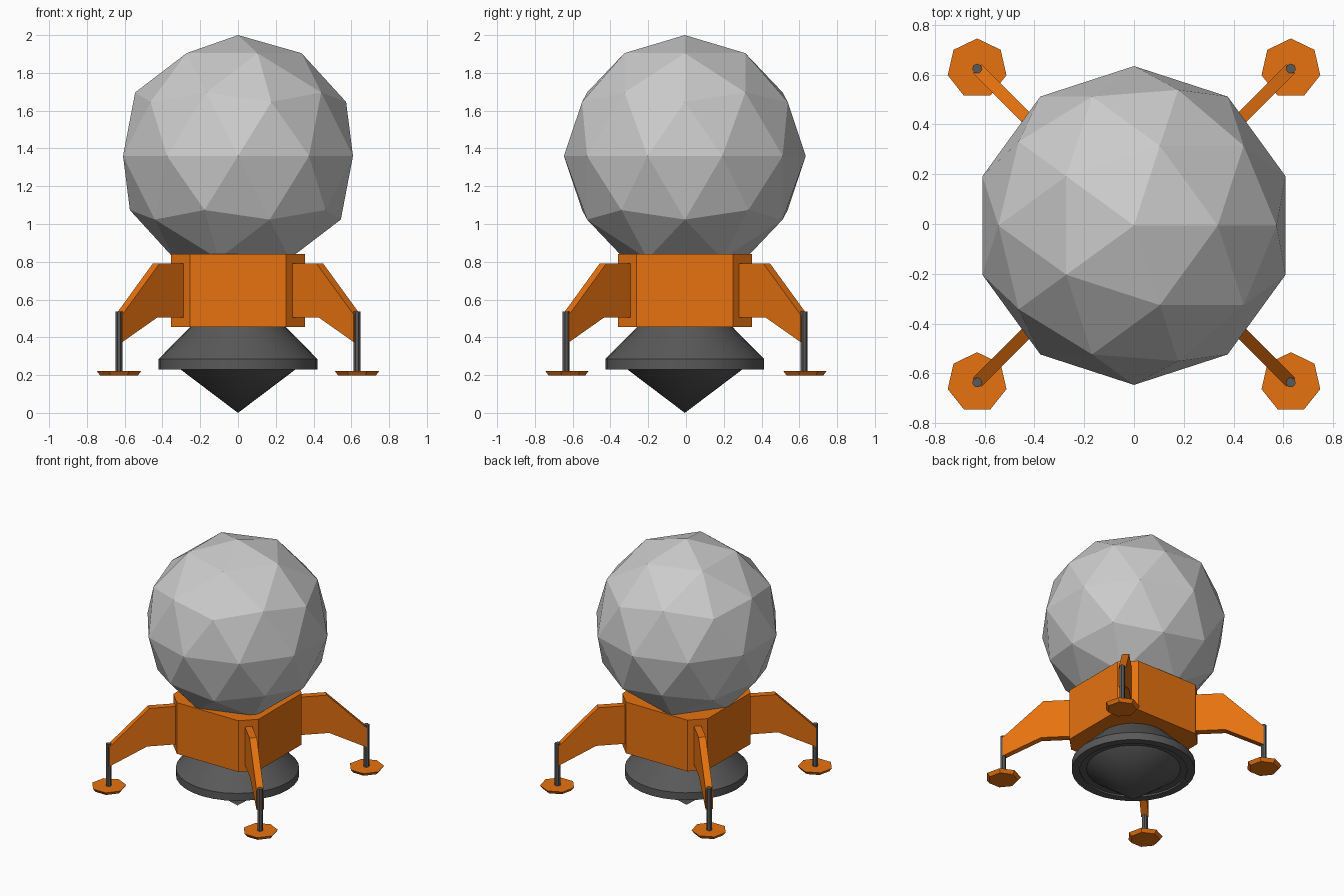
import bpy, bmesh
from math import sin, cos, pi, sqrt
from mathutils import Vector

if "Cube" in bpy.data.objects:
    bpy.data.objects.remove(bpy.data.objects["Cube"])

OY = -0.006  # small y offset so the whole model is centred


def material(name, rgb):
    m = bpy.data.materials.new(name)
    m.diffuse_color = (*rgb, 1)
    m.use_nodes = True
    m.node_tree.nodes["Principled BSDF"].inputs["Base Color"].default_value = m.diffuse_color
    return m


orange = material("orange", (0.8, 0.17, 0.005))
dark = material("dark_grey", (0.1, 0.1, 0.1))


def finish(ob, name, mat=None):
    ob.name = name
    if mat:
        ob.data.materials.append(mat)
    return ob


def extrude(name, points, direction, mat):
    """Solid made by sweeping a flat polygon along a direction."""
    bm = bmesh.new()
    face = bm.faces.new([bm.verts.new(p) for p in points])
    new = bmesh.ops.extrude_face_region(bm, geom=[face], use_keep_orig=True)["geom"]
    moved = [v for v in new if isinstance(v, bmesh.types.BMVert)]
    bmesh.ops.translate(bm, verts=moved, vec=direction)
    bmesh.ops.recalc_face_normals(bm, faces=bm.faces)
    mesh = bpy.data.meshes.new(name)
    bm.to_mesh(mesh)
    bm.free()
    ob = bpy.data.objects.new(name, mesh)
    bpy.context.collection.objects.link(ob)
    return finish(ob, name, mat)


def lathe(name, profile, n, mat):
    """Revolve (radius, z) points around the z axis."""
    bm = bmesh.new()
    vs = [bm.verts.new((r, OY, z)) for r, z in profile]
    edges = [bm.edges.new(p) for p in zip(vs, vs[1:])]
    bmesh.ops.spin(bm, geom=vs + edges, cent=(0, OY, 0), axis=(0, 0, 1),
                   angle=2 * pi, steps=n)
    bmesh.ops.remove_doubles(bm, verts=bm.verts, dist=1e-4)
    bmesh.ops.recalc_face_normals(bm, faces=bm.faces)
    mesh = bpy.data.meshes.new(name)
    bm.to_mesh(mesh)
    bm.free()
    ob = bpy.data.objects.new(name, mesh)
    bpy.context.collection.objects.link(ob)
    bpy.context.view_layer.objects.active = ob
    ob.select_set(True)
    bpy.ops.object.shade_smooth_by_angle(angle=pi / 6)
    ob.select_set(False)
    return finish(ob, name, mat)


# faceted cabin
bpy.ops.mesh.primitive_ico_sphere_add(subdivisions=2, radius=0.64, location=(0, OY, 1.36))
finish(bpy.context.object, "cabin_sphere")
bpy.context.object.select_set(False)

# square body with cut corners
a, b = 0.355, 0.255
outline = [(a, -b), (a, b), (b, a), (-b, a), (-a, b), (-a, -b), (-b, -a), (b, -a)]
extrude("body", [(x, y + OY, 0.455) for x, y in outline], (0, 0, 0.385), orange)

# engine: flared skirt, rim and inner cone
lathe("engine", [(0, 0.465), (0.242, 0.465), (0.42, 0.286), (0.42, 0.23), (0.365, 0.23),
                 (0.365, 0.242), (0.32, 0.242), (0, 0)], 32, dark)

# four diagonal legs, each with a strut and a foot
leg_profile = [(0.29, 0.79), (0.434, 0.79), (0.63, 0.52), (0.63, 0.375),
               (0.445, 0.505), (0.29, 0.505)]
corners = {"front_left": (-1, -1), "front_right": (1, -1),
           "back_left": (-1, 1), "back_right": (1, 1)}
for label, (sx, sy) in corners.items():
    side = Vector((-sy, sx, 0)).normalized() * 0.05
    pts = [Vector((sx * d, sy * d + OY, z)) - side / 2 for d, z in leg_profile]
    extrude(label + "_leg", pts, side, orange)
    x, y = sx * 0.63, sy * 0.63 + OY
    bpy.ops.mesh.primitive_cylinder_add(vertices=7, radius=0.02, depth=0.325,
                                        location=(x, y, 0.375))
    finish(bpy.context.object, label + "_strut", dark)
    bpy.ops.mesh.primitive_cone_add(vertices=7, radius1=0.102, radius2=0.121, depth=0.025,
                                    location=(x, y, 0.21))
    finish(bpy.context.object, label + "_foot", orange)
    bpy.context.object.select_set(False)
